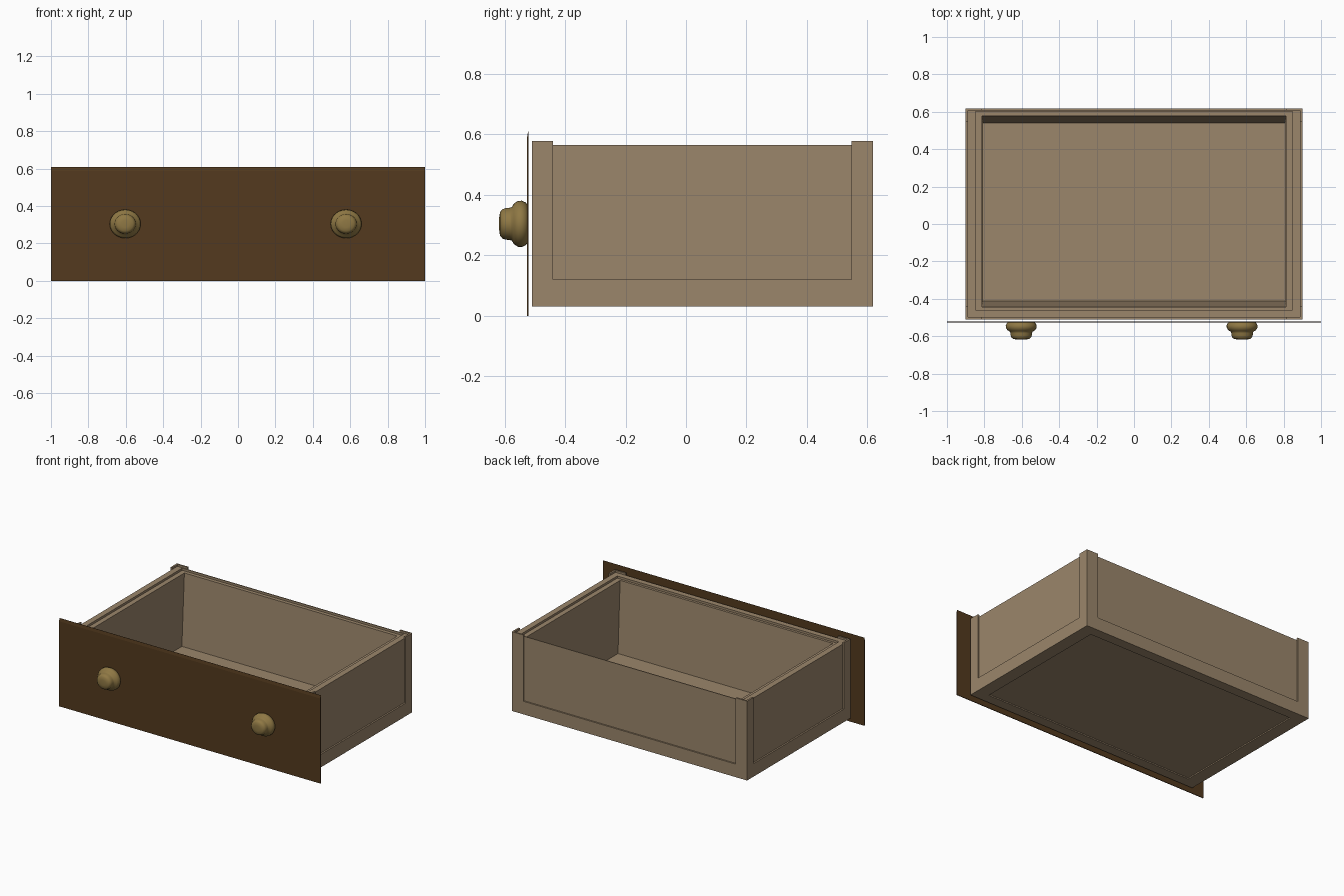
import bpy, bmesh, math

cube = bpy.data.objects.get("Cube")
if cube:
    bpy.data.objects.remove(cube, do_unlink=True)


def material(name, srgb):
    rgb = [((c / 255 + 0.055) / 1.055) ** 2.4 for c in srgb]
    mat = bpy.data.materials.new(name)
    mat.use_nodes = True
    mat.diffuse_color = (*rgb, 1)
    bsdf = mat.node_tree.nodes["Principled BSDF"]
    bsdf.inputs["Base Color"].default_value = (*rgb, 1)
    bsdf.inputs["Roughness"].default_value = 0.8
    return mat


PALE = material("pale wood", (155, 134, 107))
DARK = material("dark wood", (83, 58, 30))
BRASS = material("aged brass", (143, 120, 68))


def finish(name, bm, mat):
    bmesh.ops.recalc_face_normals(bm, faces=bm.faces)
    mesh = bpy.data.meshes.new(name)
    bm.to_mesh(mesh)
    bm.free()
    mesh.materials.append(mat)
    obj = bpy.data.objects.new(name, mesh)
    bpy.context.collection.objects.link(obj)
    return obj


def loft(name, rings, mat, caps=True):
    """Join successive loops of points with quads, optionally closing both ends."""
    bm = bmesh.new()
    loops = [[bm.verts.new(p) for p in ring] for ring in rings]
    for a, b in zip(loops, loops[1:]):
        for i in range(len(a)):
            j = (i + 1) % len(a)
            bm.faces.new((a[i], a[j], b[j], b[i]))
    if caps:
        bm.faces.new(loops[0])
        bm.faces.new(loops[-1])
    return finish(name, bm, mat)


def rect(half_x, front, back, z):
    return [(-half_x, front, z), (half_x, front, z), (half_x, back, z), (-half_x, back, z)]


# Outer case: the recessed side panels and the underside panel
loft("outer_case", [
    rect(0.889, -0.499, 0.608, 0.038),
    rect(0.889, -0.499, 0.608, 0.565),
    rect(0.848, -0.46, 0.602, 0.565),
    rect(0.848, -0.46, 0.602, 0.045),
], PALE)

# Inner tray, set a little lower, with sloping front and back walls
loft("inner_tray", [
    rect(0.848, -0.46, 0.602, 0.045),
    rect(0.848, -0.46, 0.602, 0.55),
    rect(0.814, -0.443, 0.577, 0.55),
    rect(0.808, -0.411, 0.541, 0.058),
], PALE)

# Raised lower rail that wraps the sides and borders the underside
loft("lower_rail", [
    rect(0.885, -0.495, 0.605, 0.12),
    rect(0.90, -0.51, 0.618, 0.12),
    rect(0.90, -0.51, 0.618, 0.03),
    rect(0.81, -0.44, 0.548, 0.03),
    rect(0.81, -0.44, 0.548, 0.04),
], PALE, caps=False)

# Thin L-shaped corner posts
for side, side_name in ((1, "left"), (-1, "right")):
    for end, outer, inner, leg in (("front", -0.51, -0.498, -0.439), ("back", 0.618, 0.607, 0.547)):
        outline = [(0.90, outer), (0.812, outer), (0.812, inner),
                   (0.888, inner), (0.888, leg), (0.90, leg)]
        loft(f"{end}_{side_name}_post",
             [[(side * x, y, z) for x, y in outline] for z in (0.12, 0.578)], PALE)

# Thin front board with a chamfered top edge
board = [(-0.521, 0), (-0.526, 0), (-0.526, 0.588), (-0.522, 0.609), (-0.521, 0.609)]
loft("front_board", [[(x, y, z) for y, z in board] for x in (-1, 1)], DARK)

# Turned knobs: wide rounded collar, then a smaller rounded head (radius, y)
profile = [(0.062, -0.522), (0.073, -0.53), (0.079, -0.543), (0.078, -0.556),
           (0.069, -0.569), (0.057, -0.576), (0.055, -0.583), (0.054, -0.595),
           (0.050, -0.607), (0.040, -0.615), (0.020, -0.618)]
SIDES = 28
for name, cx in (("right_knob", -0.603), ("left_knob", 0.578)):
    angles = [2 * math.pi * i / SIDES for i in range(SIDES)]
    knob = loft(name, [[(cx + r * 1.05 * math.cos(a), y, 0.304 + r * 0.97 * math.sin(a))
                        for a in angles] for r, y in profile], BRASS)
    bpy.ops.object.select_all(action="DESELECT")
    knob.select_set(True)
    bpy.context.view_layer.objects.active = knob
    bpy.ops.object.shade_smooth_by_angle(angle=math.radians(50))
